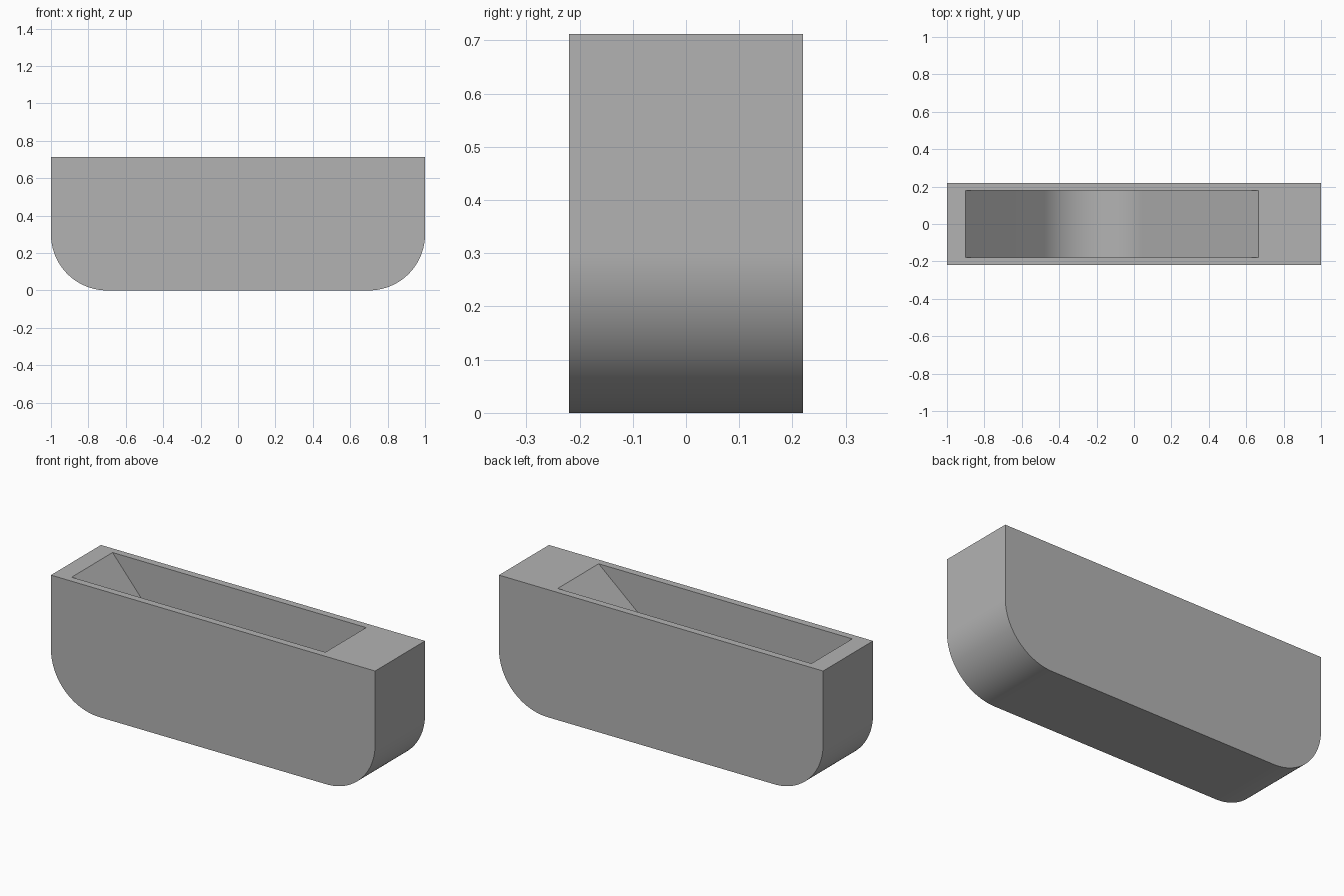
import bpy, bmesh, math
from mathutils import Vector

if "Cube" in bpy.data.objects:
    bpy.data.objects.remove(bpy.data.objects["Cube"])

TOP = 0.712

grey = bpy.data.materials.new("plain grey")
grey.use_nodes = True
colour = (0.45, 0.45, 0.45, 1)
grey.diffuse_color = colour
grey.node_tree.nodes["Principled BSDF"].inputs["Base Color"].default_value = colour


def arc(cx, cz, r, start, end, steps=32):
    """Points on an arc in the x-z plane, angles in degrees."""
    angles = [math.radians(start + (end - start) * i / steps) for i in range(steps + 1)]
    return [(cx + r * math.cos(a), cz + r * math.sin(a)) for a in angles]


def extrude_profile(name, profile, half_depth):
    """Solid made by sweeping an x-z profile along y."""
    bm = bmesh.new()
    face = bm.faces.new([bm.verts.new((x, -half_depth, z)) for x, z in profile])
    swept = bmesh.ops.extrude_face_region(bm, geom=[face])["geom"]
    verts = [v for v in swept if isinstance(v, bmesh.types.BMVert)]
    bmesh.ops.translate(bm, verts=verts, vec=(0, 2 * half_depth, 0))
    bmesh.ops.recalc_face_normals(bm, faces=bm.faces)
    mesh = bpy.data.meshes.new(name)
    bm.to_mesh(mesh)
    bm.free()
    mesh.materials.append(grey)
    obj = bpy.data.objects.new(name, mesh)
    bpy.context.collection.objects.link(obj)
    return obj


# Block with two rounded lower corners
r = 0.3
body = extrude_profile(
    "holder_body",
    [(-1, TOP)] + arc(r - 1, r, r, 180, 270) + arc(1 - r, r, r, 270, 360) + [(1, TOP)],
    0.22)

# Pocket: a tilted square corner with a rounded tip, open at the top
left, right, tilt, pocket_r = -0.9, 0.665, 49.5, 0.37
t = math.radians(tilt)
up_left = Vector((-math.cos(t), math.sin(t)))
up_right = Vector((math.sin(t), math.cos(t)))
tip = Vector((left, TOP)) - up_left * (right - left) * math.cos(t)
centre = tip + (up_left + up_right) * pocket_r
pocket = extrude_profile(
    "pocket_cutter",
    [(left, TOP + 0.2), (left, TOP)]
    + arc(centre.x, centre.y, pocket_r, 270 - tilt - (90 - 90), 360 - tilt)
    + [(right, TOP), (right, TOP + 0.2)],
    0.18)
pocket.hide_render = True

# Cut the pocket out of the block
cut = body.modifiers.new("pocket", "BOOLEAN")
cut.operation = "DIFFERENCE"
cut.solver = "EXACT"
cut.object = pocket
bpy.context.view_layer.objects.active = body
body.select_set(True)
pocket.select_set(False)
bpy.ops.object.modifier_apply(modifier=cut.name)
bpy.data.objects.remove(pocket)
bpy.ops.object.shade_smooth_by_angle(angle=math.radians(30))
